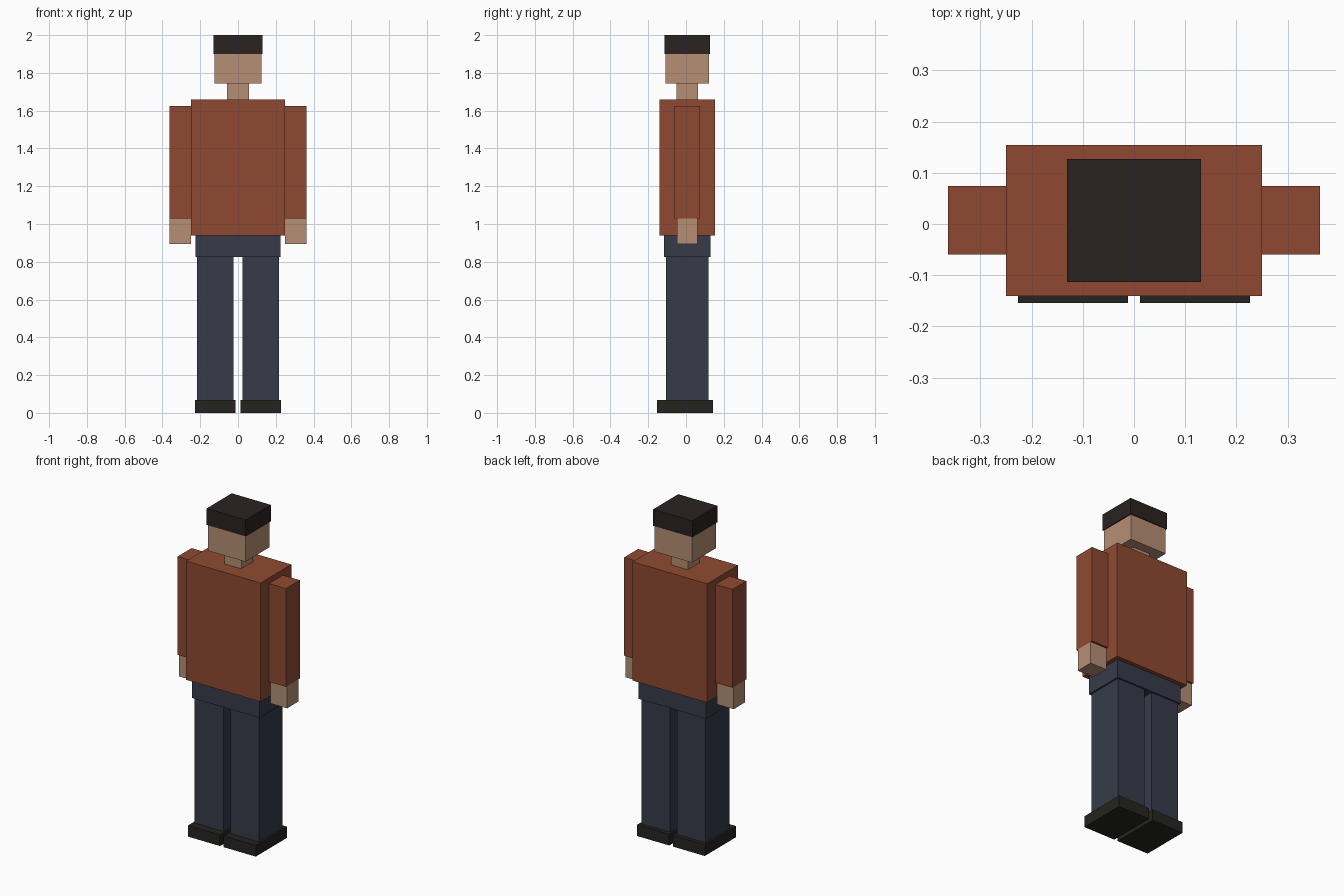
import bpy

if "Cube" in bpy.data.objects:
    bpy.data.objects.remove(bpy.data.objects["Cube"])


def material(name, hex_code):
    # Convert an sRGB hex colour to linear
    rgb = [int(hex_code[i:i + 2], 16) / 255 for i in (0, 2, 4)]
    mat = bpy.data.materials.new(name)
    mat.diffuse_color = [((c + 0.055) / 1.055) ** 2.4 for c in rgb] + [1]
    mat.use_nodes = True
    mat.node_tree.nodes["Principled BSDF"].inputs["Base Color"].default_value = mat.diffuse_color
    return mat


SHIRT = material("shirt_rust", "8F4A31")
TROUSERS = material("trouser_navy", "373B49")
SKIN = material("skin", "B68F75")
HAIR = material("hair_dark", "2A2220")
SHOE = material("shoe_black", "262420")


def box(name, x, y, z, mat):
    """Axis-aligned box from (min, max) ranges."""
    ranges = (x, y, z)
    bpy.ops.mesh.primitive_cube_add(size=1, location=[(a + b) / 2 for a, b in ranges])
    obj = bpy.context.object
    obj.name = name
    obj.scale = [b - a for a, b in ranges]
    bpy.ops.object.transform_apply(location=False, rotation=False, scale=True)
    obj.data.materials.append(mat)
    return obj


def pair(name, x, y, z, mat):
    """Matching boxes on both sides of the body."""
    box("left_" + name, x, y, z, mat)
    box("right_" + name, (-x[1], -x[0]), y, z, mat)


# Head
box("hair", (-0.131, 0.131), (-0.113, 0.127), (1.90, 2.0), HAIR)
box("head", (-0.125, 0.125), (-0.108, 0.122), (1.743, 1.90), SKIN)
box("neck", (-0.057, 0.057), (-0.05, 0.064), (1.66, 1.743), SKIN)

# Body
box("torso", (-0.25, 0.25), (-0.141, 0.154), (0.94, 1.66), SHIRT)
box("hips", (-0.226, 0.226), (-0.116, 0.13), (0.826, 0.94), TROUSERS)

# Arms
pair("arm", (0.25, 0.363), (-0.06, 0.074), (1.03, 1.626), SHIRT)
pair("hand", (0.25, 0.363), (-0.048, 0.062), (0.895, 1.03), SKIN)

# Legs
pair("leg", (0.024, 0.216), (-0.107, 0.12), (0.068, 0.826), TROUSERS)
pair("shoe", (0.012, 0.227), (-0.154, 0.144), (0.0, 0.068), SHOE)
